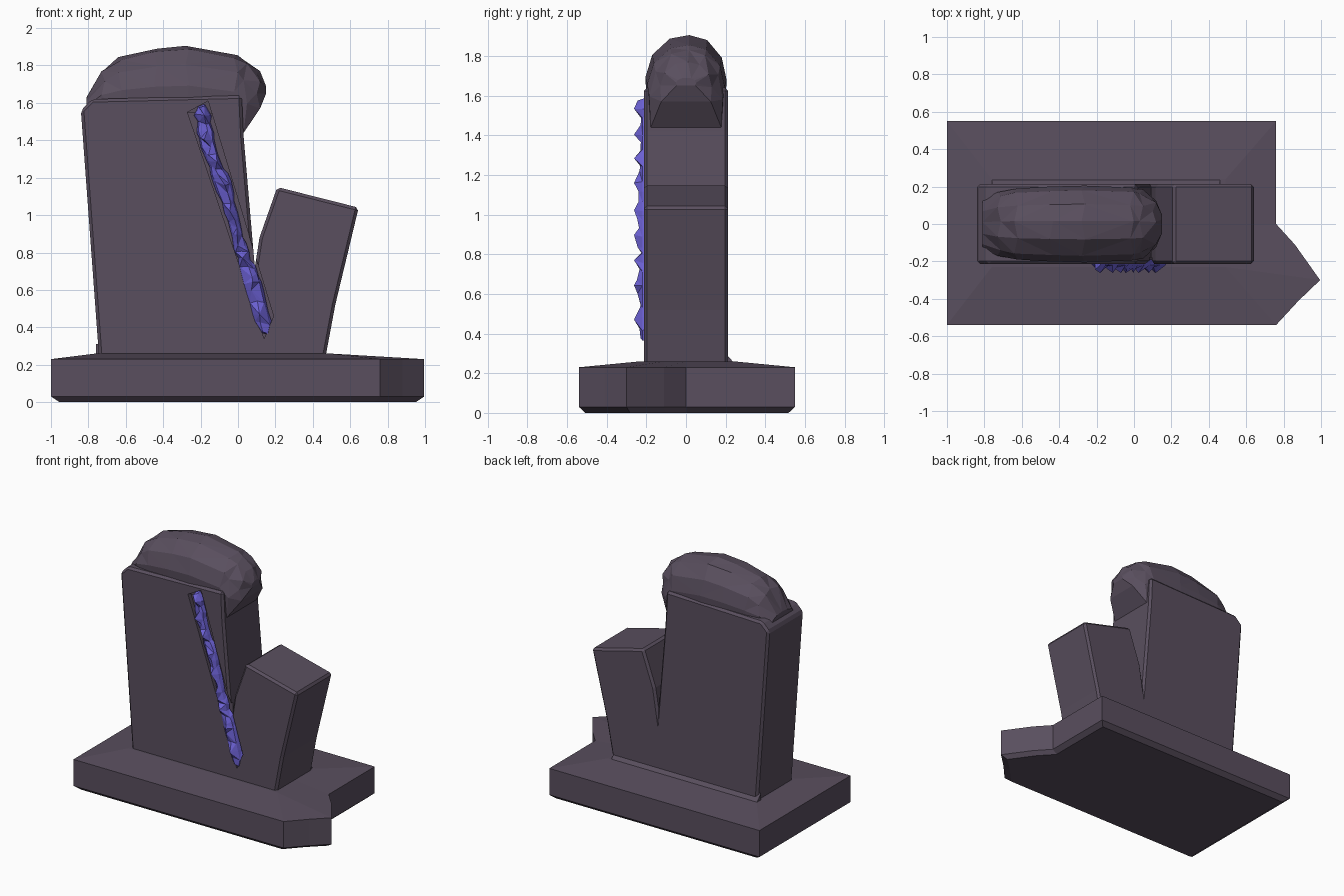
import bpy, bmesh, random
from mathutils import Vector

random.seed(4)
cube = bpy.data.objects.get("Cube")
if cube:
    bpy.data.objects.remove(cube, do_unlink=True)


def material(name, color):
    mat = bpy.data.materials.new(name)
    mat.use_nodes = True
    mat.diffuse_color = (*color, 1)
    mat.node_tree.nodes["Principled BSDF"].inputs["Base Color"].default_value = (*color, 1)
    return mat


stone = material("dusky stone", (0.10, 0.077, 0.112))
violet = material("violet crystal", (0.15, 0.12, 0.66))


def finish(name, bm, mat):
    bmesh.ops.remove_doubles(bm, verts=bm.verts, dist=0.0005)
    bmesh.ops.recalc_face_normals(bm, faces=bm.faces)
    mesh = bpy.data.meshes.new(name)
    bm.to_mesh(mesh)
    bm.free()
    mesh.materials.append(mat)
    obj = bpy.data.objects.new(name, mesh)
    bpy.context.collection.objects.link(obj)
    return obj


def loft(name, rings, mat):
    """Skin a list of equal-length closed rings and cap both ends."""
    bm = bmesh.new()
    loops = [[bm.verts.new(p) for p in ring] for ring in rings]
    n = len(rings[0])
    for a, b in zip(loops, loops[1:]):
        for i in range(n):
            j = (i + 1) % n
            bm.faces.new((a[i], a[j], b[j], b[i]))
    bm.faces.new(loops[0])
    bm.faces.new(loops[-1])
    return finish(name, bm, mat)


def slab(name, outline, front, back, mat):
    """Extrude an x-z outline between two y positions."""
    return loft(name, [[(x, y, z) for x, z in outline] for y in (front, back)], mat)


def apply(obj, kind, **settings):
    mod = obj.modifiers.new(kind.title(), kind)
    for key, value in settings.items():
        setattr(mod, key, value)
    bpy.context.view_layer.objects.active = obj
    bpy.ops.object.modifier_apply(modifier=mod.name)


# Plinth with a pointed spur on its left side
plan = [(-1, -0.54), (0.76, -0.54), (0.88, -0.41), (0.995, -0.3),
        (0.86, -0.11), (0.76, 0), (0.76, 0.55), (-1, 0.55)]


def clamp(v, low, high):
    return max(low, min(high, v))


loft("plinth", [
    [(x * 0.955, y * 0.94, 0) for x, y in plan],
    [(x, y, 0.03) for x, y in plan],
    [(x, y, 0.23) for x, y in plan],
    [(clamp(x, -0.76, 0.49), clamp(y, -0.23, 0.24), 0.26) for x, y in plan],
], stone)

# Two-pronged upright with a deep notch
upright = slab("upright", [(-0.74, 0.2), (0.46, 0.2), (0.52, 0.52), (0.645, 1.04), (0.21, 1.15),
                           (0.115, 0.88), (0.09, 0.72), (0.03, 1.42), (0.02, 1.64),
                           (-0.78, 1.62), (-0.84, 1.56)], -0.213, 0.213, stone)
apply(upright, "BEVEL", width=0.016, segments=1, limit_method="ANGLE")

# Shallow crack cut in the front face
cutter = slab("crack_cutter", [(-0.27, 1.55), (-0.16, 1.61), (0.19, 0.46), (0.14, 0.34)],
              -0.4, -0.18, stone)
cutter.hide_render = True
apply(upright, "BOOLEAN", object=cutter, operation="DIFFERENCE", solver="EXACT")
bpy.data.objects.remove(cutter, do_unlink=True)

# Sloping skirt along the foot of the back
loft("back_skirt", [[(x, 0.19, 0.22), (x, 0.24, 0.22), (x, 0.24, 0.255), (x, 0.19, 0.31)]
                    for x in (-0.76, 0.46)], stone)

# Rounded, faceted cap: x, underside, crown height, half width
stations = [(-0.81, 1.55, 1.63, 0.13), (-0.73, 1.55, 1.78, 0.17), (-0.64, 1.55, 1.845, 0.19),
            (-0.45, 1.55, 1.89, 0.20), (-0.28, 1.55, 1.905, 0.205), (-0.02, 1.53, 1.855, 0.195),
            (0.03, 1.44, 1.83, 0.185), (0.10, 1.57, 1.77, 0.13), (0.15, 1.65, 1.69, 0.05)]
section = [(-0.96, 0), (-1, 0.4), (-0.83, 0.72), (-0.4, 0.95), (0.08, 1),
           (0.52, 0.93), (0.88, 0.68), (1, 0.36), (0.96, 0)]
rings = []
for k, (x, low, high, half) in enumerate(stations):
    rings.append([(x + (0.018 if (k + i) % 2 and 0 < k < len(stations) - 1 else 0),
                   half * u, low + (high - low) * v) for i, (u, v) in enumerate(section)])
cap = loft("cap", rings, stone)
apply(cap, "TRIANGULATE")

# Jagged vein of crystal shards running down the crack
path = [Vector(p) for p in [(-0.195, 1.585), (-0.165, 1.38), (-0.10, 1.22), (-0.03, 1.0),
                            (0.02, 0.8), (0.08, 0.62), (0.145, 0.37)]]
bm = bmesh.new()
shards = 27
rows = []
for i in range(shards + 1):
    t = i / shards * (len(path) - 1)
    k = min(int(t), len(path) - 2)
    mid = path[k].lerp(path[k + 1], t - k)
    width = 0.018 if i in (0, shards) else random.uniform(0.028, 0.052)
    peak = -0.262 if i % 3 == 1 else random.uniform(-0.25, -0.225)
    shift = random.uniform(-0.016, 0.016)
    rows.append([bm.verts.new((mid.x + dx, y, mid.y + random.uniform(-0.012, 0.012)))
                 for dx, y in ((-width, -0.19), (-width * 0.8, -0.215), (shift, peak),
                               (width * 0.8, -0.22), (width, -0.19))])
for i, (a, b) in enumerate(zip(rows, rows[1:])):
    for j in range(5):
        m = (j + 1) % 5
        if (i + j) % 2:
            bm.faces.new((a[j], a[m], b[m]))
            bm.faces.new((a[j], b[m], b[j]))
        else:
            bm.faces.new((a[j], a[m], b[j]))
            bm.faces.new((a[m], b[m], b[j]))
bm.faces.new(rows[0])
bm.faces.new(rows[-1])
finish("crystal_vein", bm, violet)
